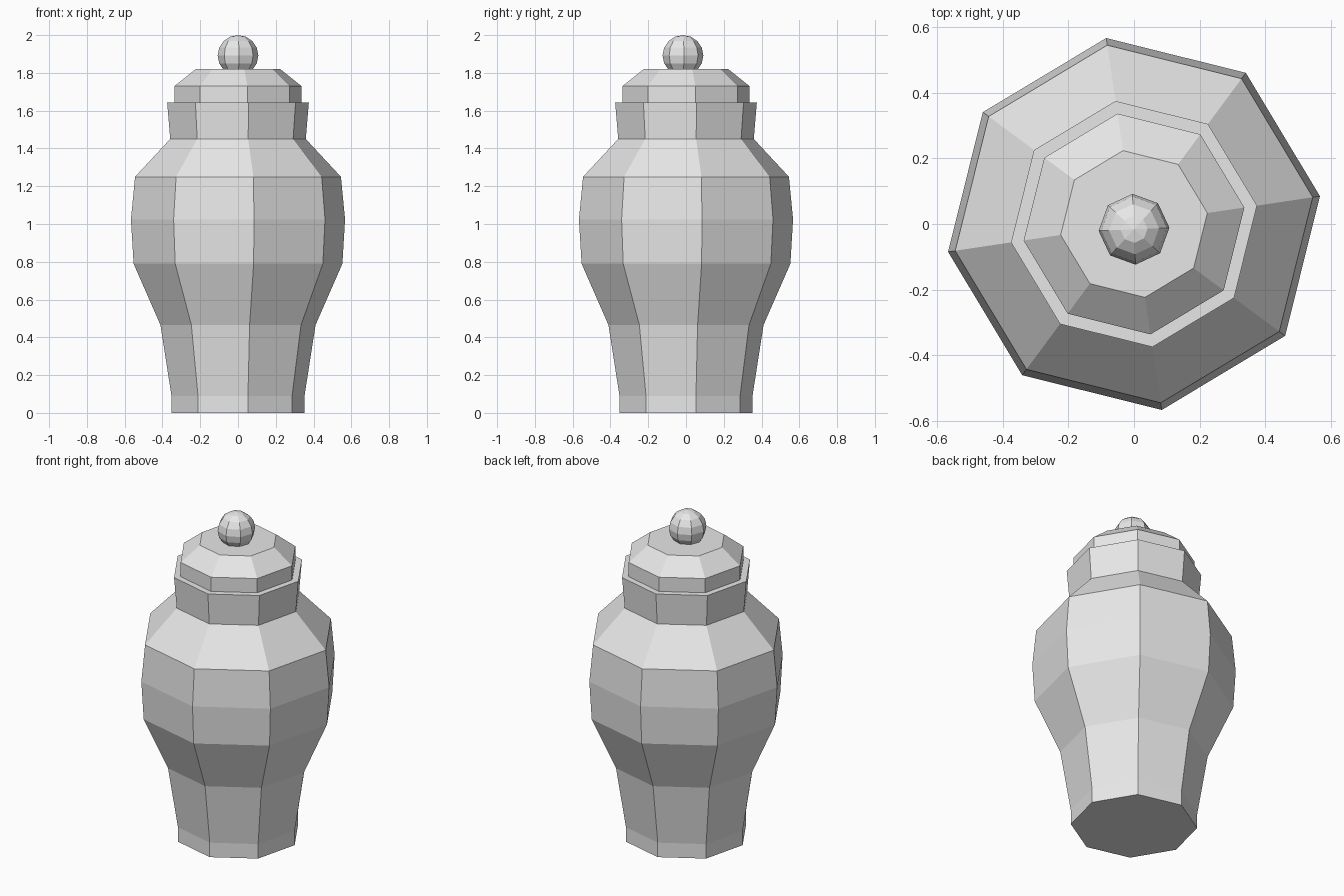
import bpy, bmesh, math
from mathutils import Matrix

cube = bpy.data.objects.get("Cube")
if cube:
    bpy.data.objects.remove(cube, do_unlink=True)

SIDES = 8
TURN = math.radians(8.5)

grey = bpy.data.materials.new("plain grey")
grey.use_nodes = True
grey.diffuse_color = (0.8, 0.8, 0.8, 1)
grey.node_tree.nodes["Principled BSDF"].inputs["Base Color"].default_value = grey.diffuse_color


def add_object(name, bm):
    bmesh.ops.recalc_face_normals(bm, faces=bm.faces)
    mesh = bpy.data.meshes.new(name)
    bm.to_mesh(mesh)
    bm.free()
    mesh.materials.append(grey)
    obj = bpy.data.objects.new(name, mesh)
    bpy.context.collection.objects.link(obj)
    return obj


def octagonal_turning(name, profile):
    """Closed octagonal solid from (radius, height) pairs."""
    bm = bmesh.new()
    rings = []
    for r, z in profile:
        angles = [TURN + math.tau * i / SIDES for i in range(SIDES)]
        rings.append([bm.verts.new((r * math.cos(a), r * math.sin(a), z)) for a in angles])
    for low, high in zip(rings, rings[1:]):
        for i in range(SIDES):
            j = (i + 1) % SIDES
            bm.faces.new((low[i], low[j], high[j], high[i]))
    bm.faces.new(rings[0][::-1])
    bm.faces.new(rings[-1])
    return add_object(name, bm)


# Foot, belly, shoulder and flared neck
octagonal_turning("urn_body", [
    (0.356, 0), (0.356, 0.09), (0.415, 0.465), (0.559, 0.79),
    (0.573, 1.025), (0.551, 1.25), (0.363, 1.45), (0.379, 1.642)])

# Stepped lid with a sloped top
octagonal_turning("urn_lid", [(0.34, 1.635), (0.34, 1.73), (0.226, 1.82)])

# Round knob, slightly off centre
knob = bmesh.new()
bmesh.ops.create_uvsphere(
    knob, u_segments=SIDES, v_segments=SIDES, radius=0.108,
    matrix=Matrix.Translation((0, -0.016, 1.892)) @ Matrix.Rotation(math.radians(2.5), 4, "Z"))
add_object("lid_knob", knob)
